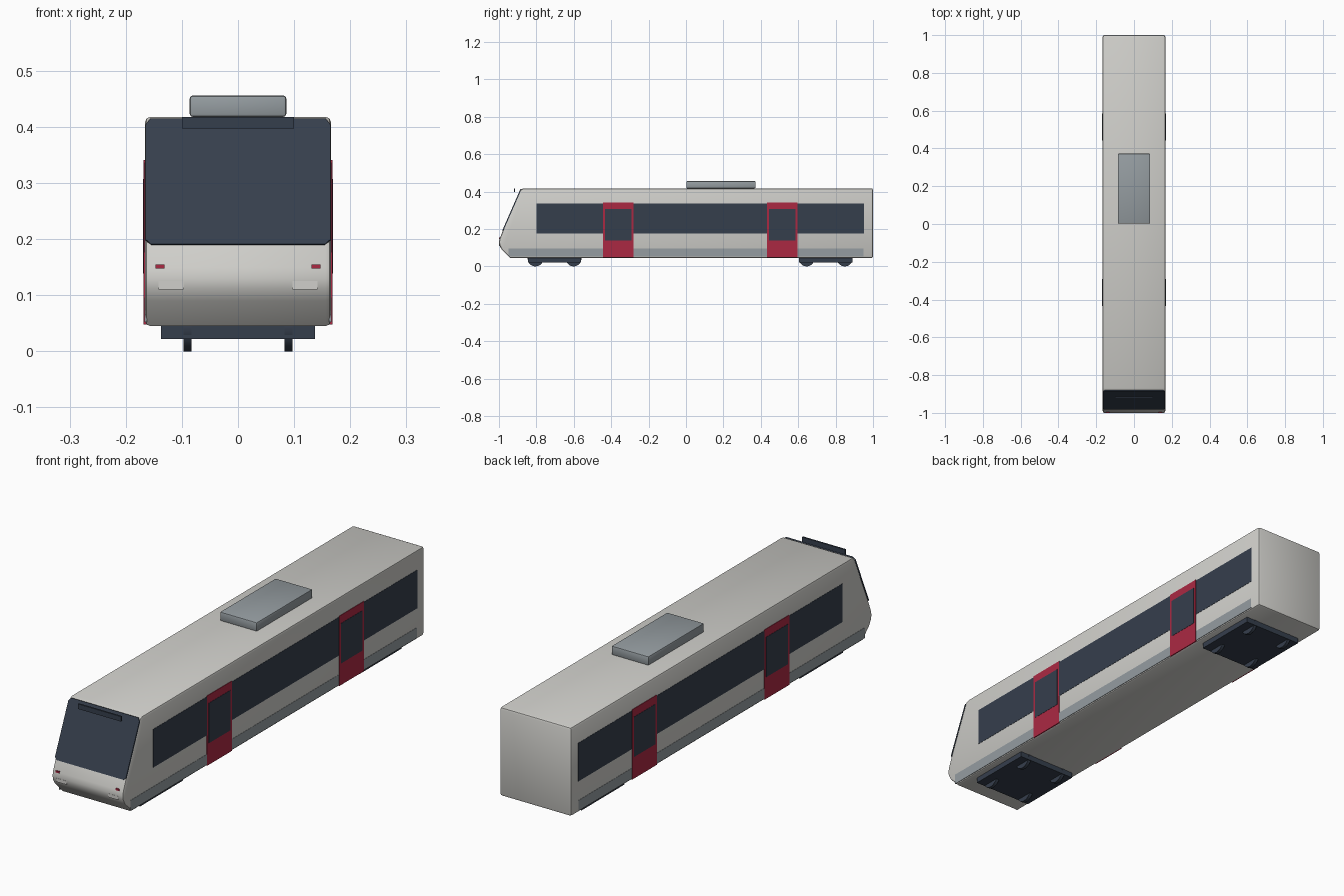
import bpy, bmesh, math
from mathutils import Matrix, Vector

if "Cube" in bpy.data.objects:
    bpy.data.objects.remove(bpy.data.objects["Cube"])


def material(name, rgb):
    m = bpy.data.materials.new(name)
    m.diffuse_color = (*rgb, 1)
    m.use_nodes = True
    m.node_tree.nodes["Principled BSDF"].inputs["Base Color"].default_value = m.diffuse_color
    return m


BODY = material("warm light grey", (0.63, 0.625, 0.595))
DARK = material("dark navy", (0.036, 0.049, 0.073))
RED = material("crimson", (0.41, 0.022, 0.055))
GREY = material("cool grey", (0.30, 0.335, 0.355))


def finish(bm, name, mat, bevel=0.0, segments=2, smooth=True):
    """Bevel the square edges, then turn the bmesh into a named object."""
    bmesh.ops.recalc_face_normals(bm, faces=bm.faces[:])
    if bevel:
        edges = [e for e in bm.edges if e.calc_face_angle(0) > math.radians(60)]
        bmesh.ops.bevel(bm, geom=edges, offset=bevel, segments=segments,
                        profile=0.5, affect='EDGES')
    mesh = bpy.data.meshes.new(name)
    bm.to_mesh(mesh)
    bm.free()
    mesh.materials.append(mat)
    obj = bpy.data.objects.new(name, mesh)
    bpy.context.collection.objects.link(obj)
    if smooth:
        bpy.ops.object.select_all(action='DESELECT')
        obj.select_set(True)
        bpy.context.view_layer.objects.active = obj
        bpy.ops.object.shade_smooth_by_angle(angle=math.radians(30))
    return obj


def box(name, mat, x, y, z, bevel=0.0):
    """Box from (min, max) ranges."""
    bm = bmesh.new()
    bmesh.ops.create_cube(bm, size=1)
    for v in bm.verts:
        v.co = [r[0] if c < 0 else r[1] for c, r in zip(v.co, (x, y, z))]
    return finish(bm, name, mat, bevel, smooth=bevel > 0)


def prism(name, mat, points, offset, bevel=0.0, segments=2):
    """Extrude a closed outline along an offset vector."""
    bm = bmesh.new()
    face = bm.faces.new([bm.verts.new(p) for p in points])
    ext = bmesh.ops.extrude_face_region(bm, geom=[face], use_keep_orig=True)
    moved = [g for g in ext["geom"] if isinstance(g, bmesh.types.BMVert)]
    bmesh.ops.translate(bm, verts=moved, vec=offset)
    return finish(bm, name, mat, bevel, segments)


# Body shell: side profile with a raked cab, extruded across the width
W = 0.166
profile = [(-0.94, 0.045), (-0.985, 0.09), (-0.997, 0.112), (-1, 0.13),
           (-0.996, 0.15), (-0.98, 0.19), (-0.885, 0.41), (-0.868, 0.418),
           (1, 0.418), (1, 0.045)]
prism("body_shell", BODY, [(-W, y, z) for y, z in profile], (2 * W, 0, 0), 0.01)

# Windscreen: thin plate lying on the raked cab face, lower corners clipped
low, high = Vector((0, -0.98, 0.19)), Vector((0, -0.882, 0.414))
out = Vector((0, -0.224, 0.098)).normalized()
outline = [(-0.155, 0), (0.155, 0), (0.165, 0.04), (0.165, 0.95), (0.156, 1),
           (-0.156, 1), (-0.165, 0.95), (-0.165, 0.04)]
prism("windscreen", DARK,
      [low.lerp(high, t) + Vector((x, 0, 0)) - out * 0.003 for x, t in outline],
      out * 0.006)

# Destination sign in front of the windscreen top
box("destination_sign", DARK, (-0.1, 0.1), (-0.92, -0.913), (0.397, 0.418))

# Roof equipment box
box("roof_unit", GREY, (-0.086, 0.086), (0.002, 0.372), (0.418, 0.456), 0.005)

# Parts repeated on both sides
for side, s in (("left", -1), ("right", 1)):
    def plate(name, mat, depth, y, z):
        return box(f"{side}_{name}", mat, sorted((s * 0.162, s * depth)), y, z)

    plate("window_band", DARK, 0.167, (-0.80, 0.952), (0.176, 0.337))
    plate("skirt_stripe", GREY, 0.167, (-0.95, 0.95), (0.052, 0.096))
    for label, y in (("front", -0.363), ("rear", 0.514)):
        plate(label + "_door", RED, 0.168, (y - 0.082, y + 0.082), (0.048, 0.341))
        plate(label + "_door_window", DARK, 0.169, (y - 0.071, y + 0.071), (0.139, 0.307))

    # Cab lights
    box(f"{side}_marker_light", RED, sorted((s * 0.131, s * 0.147)),
        (-1, -0.993), (0.148, 0.155))
    box(f"{side}_headlight", BODY, sorted((s * 0.097, s * 0.142)),
        (-1, -0.993), (0.110, 0.125))

# Bogies: a low frame with four wheels each
for label, c in (("front", -0.703), ("rear", 0.747)):
    box(f"{label}_bogie_frame", DARK, (-0.137, 0.137), (c - 0.142, c + 0.142), (0.022, 0.05))
    for i, dy in enumerate((-0.102, 0.102)):
        for side, s in (("left", -1), ("right", 1)):
            bm = bmesh.new()
            bmesh.ops.create_cone(
                bm, cap_ends=True, segments=20, radius1=0.042, radius2=0.042, depth=0.014,
                matrix=Matrix.Translation((s * 0.09, c + dy, 0.042)) @ Matrix.Rotation(math.pi / 2, 4, 'Y'))
            finish(bm, f"{label}_bogie_wheel_{side}_{i + 1}", DARK)
